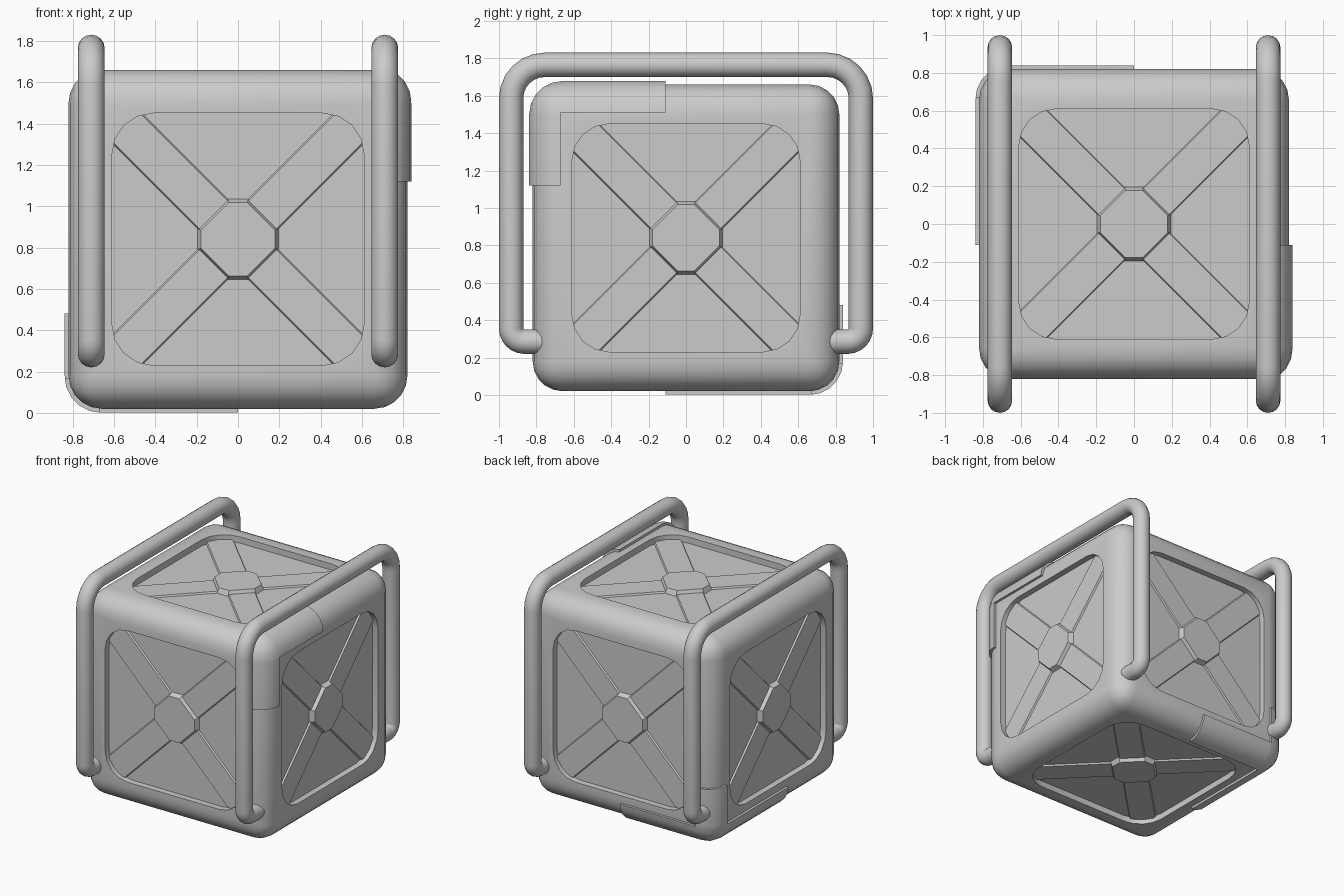
import bpy, bmesh
from math import pi, sin, cos, radians
from mathutils import Matrix, Vector

if "Cube" in bpy.data.objects:
    bpy.data.objects.remove(bpy.data.objects["Cube"])

CENTRE = Matrix.Translation((0, 0, 0.84))
HALF, FLAT = 0.82, 0.66           # body half size, where edge rounding starts
DEPTH = 0.05                      # panel recess depth
FACES = [Matrix.Rotation(a, 4, ax) for a, ax in
         ((0, 'X'), (pi, 'X'), (pi/2, 'X'), (-pi/2, 'X'), (pi/2, 'Y'), (-pi/2, 'Y'))]


def finish(bm, name):
    bmesh.ops.recalc_face_normals(bm, faces=bm.faces)
    me = bpy.data.meshes.new(name)
    bm.to_mesh(me)
    bm.free()
    ob = bpy.data.objects.new(name, me)
    bpy.context.collection.objects.link(ob)
    smooth(ob)
    return ob


def smooth(ob):
    bpy.ops.object.select_all(action='DESELECT')
    ob.select_set(True)
    bpy.context.view_layer.objects.active = ob
    bpy.ops.object.shade_smooth_by_angle(angle=radians(30))


def fillet(prev, p, nxt, r, n):
    """Arc points rounding a right-angled corner."""
    p = Vector(p)
    a, b = (Vector(prev) - p).normalized(), (Vector(nxt) - p).normalized()
    c = p + r * (a + b)
    return [c - r * (b * cos(i * pi / 2 / n) + a * sin(i * pi / 2 / n)) for i in range(n + 1)]


def rounded_cube(bm, half, radius):
    bmesh.ops.create_cube(bm, size=2 * half)
    bmesh.ops.bevel(bm, geom=bm.edges[:], offset=radius, segments=5, profile=0.5,
                    affect='EDGES')


def frustum(bm, base, top, z0, z1, mat):
    lo = [bm.verts.new(mat @ Vector((x, y, z0))) for x, y in base]
    hi = [bm.verts.new(mat @ Vector((x, y, z1))) for x, y in top]
    bm.faces.new(lo[::-1])
    bm.faces.new(hi)
    for i in range(len(lo)):
        j = (i + 1) % len(lo)
        bm.faces.new((lo[i], lo[j], hi[j], hi[i]))


# rounded body with a recessed panel in every face
bm = bmesh.new()
rounded_cube(bm, HALF, HALF - FLAT)
bmesh.ops.delete(bm, geom=[f for f in bm.faces if f.calc_area() > 1], context='FACES_ONLY')
sq = [(0.61, 0.61), (-0.61, 0.61), (-0.61, -0.61), (0.61, -0.61)]
outline = [p for i in range(4) for p in fillet(sq[i - 1], sq[i], sq[(i + 1) % 4], 0.2, 4)]
for m in FACES:
    def loop(pts, z):
        return [bm.verts.new(m @ Vector((p[0], p[1], z))) for p in pts]
    outer = loop([(FLAT, FLAT), (-FLAT, FLAT), (-FLAT, -FLAT), (FLAT, -FLAT)], HALF)
    rim, floor = loop(outline, HALF), loop(outline, HALF - DEPTH)
    edges = [bm.edges.new((l[i - 1], l[i])) for l in (outer, rim) for i in range(len(l))]
    bmesh.ops.triangle_fill(bm, edges=edges, use_beauty=True, use_dissolve=False)
    for i in range(len(rim)):
        bm.faces.new((rim[i - 1], rim[i], floor[i], floor[i - 1]))
    bm.faces.new(floor)
bmesh.ops.remove_doubles(bm, verts=bm.verts, dist=0.0005)
bm.transform(CENTRE)
finish(bm, "cube_body")

# raised diagonal bands and octagonal bosses in the panels
bands, bosses = bmesh.new(), bmesh.new()
octagon = [(0.2, -0.05), (0.2, 0.05), (0.05, 0.2), (-0.05, 0.2),
           (-0.2, 0.05), (-0.2, -0.05), (-0.05, -0.2), (0.05, -0.2)]
z = HALF - DEPTH
for m in FACES:
    for a in (pi / 4, -pi / 4):
        base, top = ([(-0.8, -w), (0.8, -w), (0.8, w), (-0.8, w)] for w in (0.108, 0.096))
        frustum(bands, base, top, z - 0.01, z + 0.013, CENTRE @ m @ Matrix.Rotation(a, 4, 'Z'))
    frustum(bosses, octagon, [(x * 0.89, y * 0.89) for x, y in octagon],
            z - 0.01, z + 0.04, CENTRE @ m)
finish(bands, "panel_bands")
finish(bosses, "panel_bosses")


# thin protective plates wrapping some edges of the body
def edge_plate(name, arms):
    out = bmesh.new()
    for planes in arms:
        b = bmesh.new()
        rounded_cube(b, 0.84, 0.18)
        for axis, side, pos in planes:     # keep the given side of pos
            no = Vector((0, 0, 0))
            no[axis] = -side
            bmesh.ops.bisect_plane(b, geom=b.verts[:] + b.edges[:] + b.faces[:],
                                   plane_co=-side * pos * no, plane_no=no, clear_outer=True)
            bmesh.ops.holes_fill(b, edges=[e for e in b.edges if e.is_boundary], sides=0)
        tmp = bpy.data.meshes.new("tmp")
        b.to_mesh(tmp)
        b.free()
        out.from_mesh(tmp)
        bpy.data.meshes.remove(tmp)
    out.transform(CENTRE)
    finish(out, name)


E = 0.67
edge_plate("upper_edge_plate", [
    [(0, 1, E), (2, 1, E), (1, -1, -0.11)],
    [(0, 1, E), (1, -1, -E), (2, 1, 0.28), (2, -1, E)]])
edge_plate("lower_edge_plate", [
    [(0, -1, -E), (2, -1, -E), (1, 1, -0.11)],
    [(1, 1, E), (2, -1, -E), (0, 1, -E), (0, -1, 0)],
    [(0, -1, -E), (1, 1, E), (2, 1, -E), (2, -1, -0.36)]])

# two tubular handle bars running over the top
for x, name in ((-0.71, "left_handle_bar"), (0.71, "right_handle_bar")):
    key = [(x, -0.72, 0.285), (x, -0.935, 0.285), (x, -0.935, 1.765),
           (x, 0.935, 1.765), (x, 0.935, 0.285), (x, 0.72, 0.285)]
    path = [Vector(key[0])]
    for i, r in zip(range(1, 5), (0.07, 0.18, 0.18, 0.07)):
        path += fillet(key[i - 1], key[i], key[i + 1], r, 6)
    path.append(Vector(key[-1]))
    cu = bpy.data.curves.new(name, 'CURVE')
    cu.dimensions = '3D'
    cu.bevel_depth = 0.065
    cu.bevel_resolution = 6
    cu.use_fill_caps = True
    sp = cu.splines.new('POLY')
    sp.points.add(len(path) - 1)
    for pt, co in zip(sp.points, path):
        pt.co = (*co, 1)
    ob = bpy.data.objects.new(name, cu)
    bpy.context.collection.objects.link(ob)
    bpy.ops.object.select_all(action='DESELECT')
    ob.select_set(True)
    bpy.context.view_layer.objects.active = ob
    bpy.ops.object.convert(target='MESH')
    smooth(bpy.context.view_layer.objects.active)
